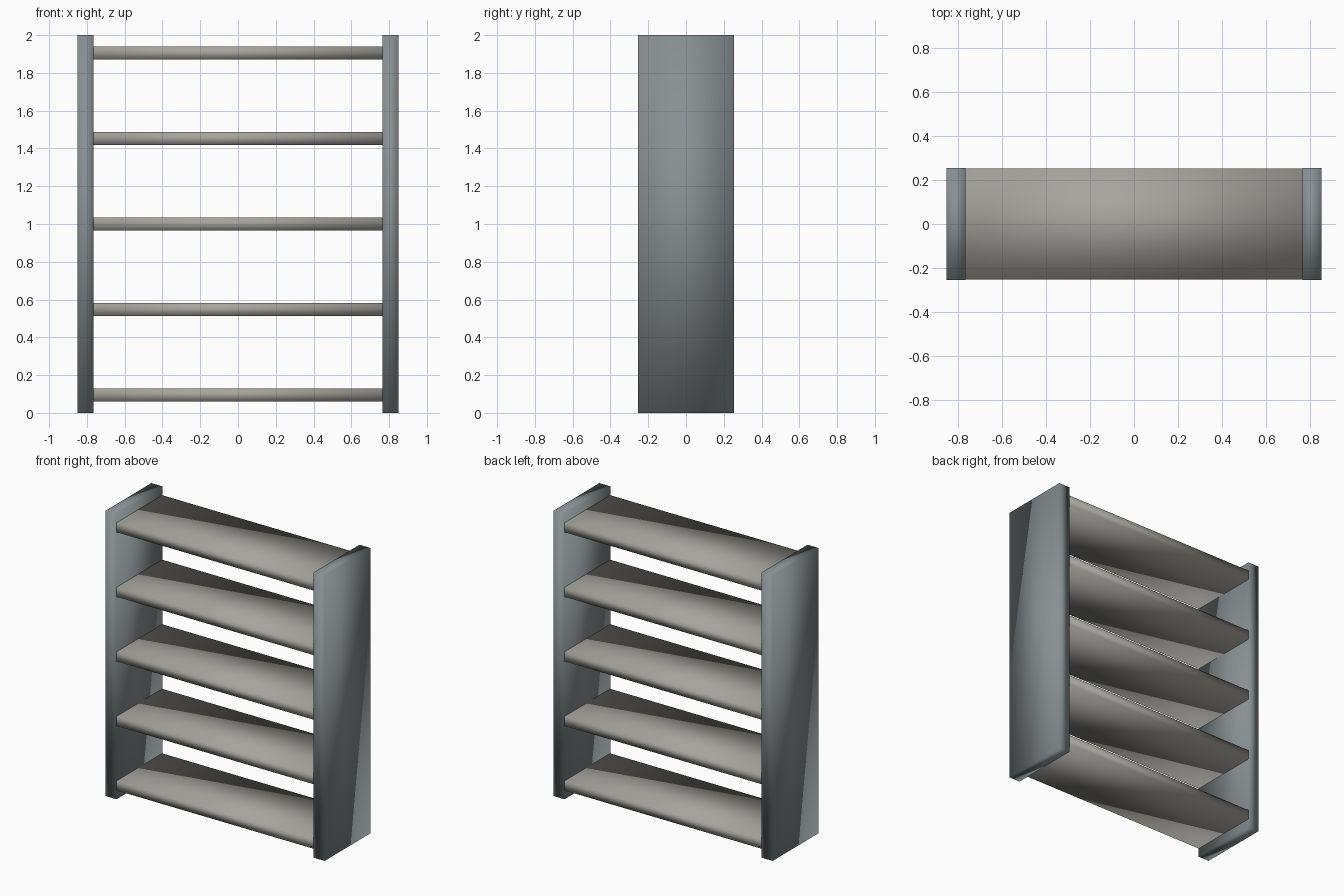
import bpy

if "Cube" in bpy.data.objects:
    bpy.data.objects.remove(bpy.data.objects["Cube"])

WIDTH, DEPTH, HEIGHT = 1.70, 0.507, 2.0
PANEL, SHELF = 0.085, 0.067


def material(name, color):
    mat = bpy.data.materials.new(name)
    mat.diffuse_color = (*color, 1)
    mat.use_nodes = True
    mat.node_tree.nodes["Principled BSDF"].inputs["Base Color"].default_value = mat.diffuse_color
    return mat


def box(name, size, center, mat):
    bpy.ops.mesh.primitive_cube_add(size=1, location=center)
    obj = bpy.context.object
    obj.name = name
    obj.scale = size
    bpy.ops.object.transform_apply(location=False, rotation=False, scale=True)
    bpy.ops.object.shade_smooth()  # original has soft normals on plain boxes
    obj.data.materials.append(mat)
    return obj


steel = material("blue_grey", (0.25, 0.28, 0.29))
board = material("warm_grey", (0.38, 0.37, 0.34))

# Upright side panels
for side, name in ((-1, "left"), (1, "right")):
    box(f"side_panel_{name}", (PANEL, DEPTH, HEIGHT),
        (side * (WIDTH - PANEL) / 2, 0, HEIGHT / 2), steel)

# Five evenly spaced shelves, let into the side panels
for i in range(5):
    box(f"shelf_{i + 1}", (WIDTH - 0.004, DEPTH - 0.002, SHELF),
        (0, 0, 1.0 + (i - 2) * 0.4525), board)
